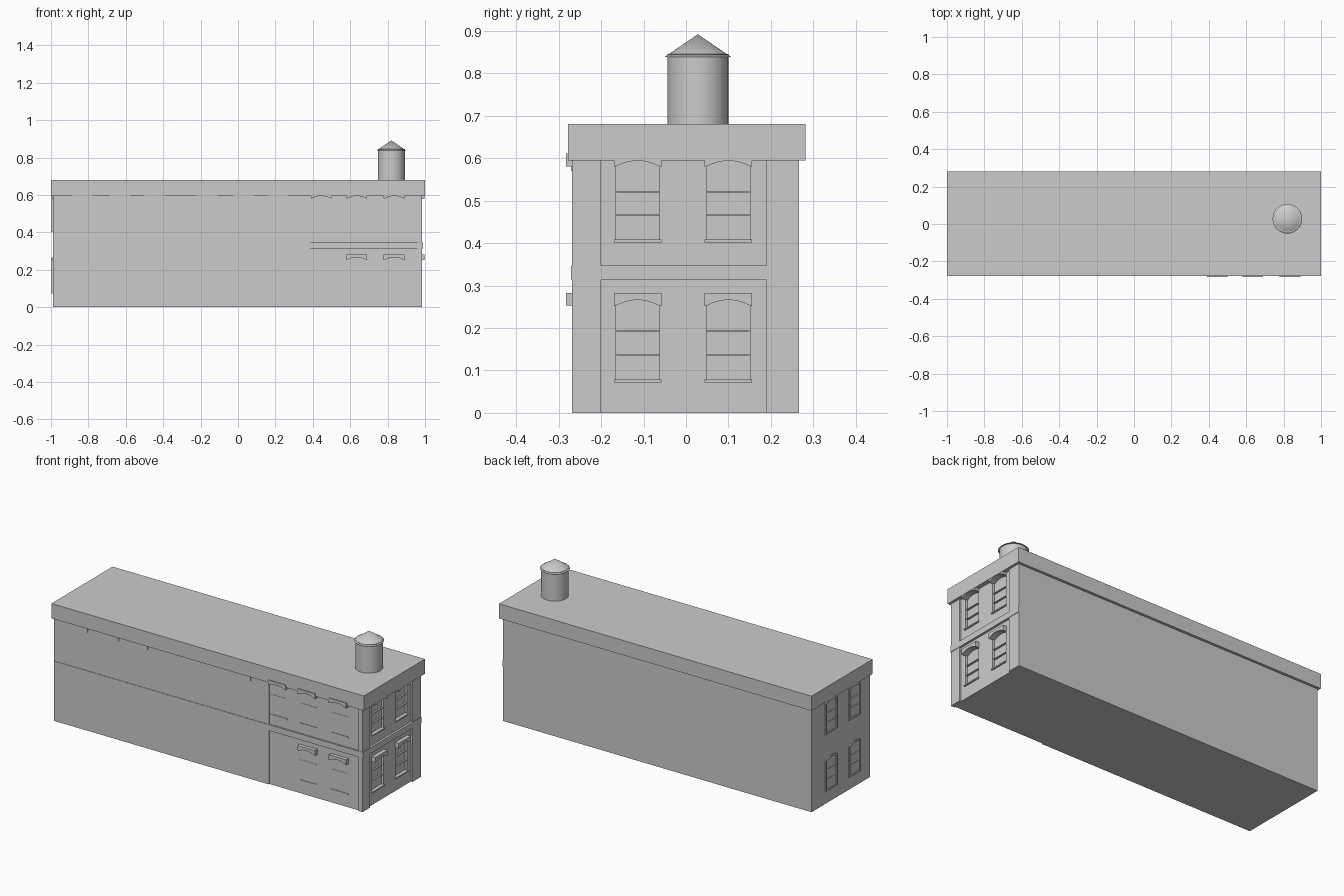
import bpy, bmesh, math
from mathutils import Vector

if "Cube" in bpy.data.objects:
    bpy.data.objects.remove(bpy.data.objects["Cube"])


def box(name, x0, x1, y0, y1, z0, z1):
    bpy.ops.mesh.primitive_cube_add(size=1, location=((x0 + x1) / 2, (y0 + y1) / 2, (z0 + z1) / 2))
    o = bpy.context.object
    o.name = name
    o.scale = (x1 - x0, y1 - y0, z1 - z0)
    bpy.ops.object.transform_apply(location=False, rotation=False, scale=True)
    return o


def extrude(name, outline, axis, a, b):
    """Extrude a (u, z) outline along x or y, from a to b."""
    place = (lambda u, z: Vector((a, u, z))) if axis == 'x' else (lambda u, z: Vector((u, a, z)))
    step = Vector((b - a, 0, 0)) if axis == 'x' else Vector((0, b - a, 0))
    bm = bmesh.new()
    f = bm.faces.new([bm.verts.new(place(u, z)) for u, z in outline])
    r = bmesh.ops.extrude_face_region(bm, geom=[f], use_keep_orig=True)
    bmesh.ops.translate(bm, vec=step, verts=[v for v in r['geom'] if isinstance(v, bmesh.types.BMVert)])
    bmesh.ops.recalc_face_normals(bm, faces=bm.faces)
    me = bpy.data.meshes.new(name)
    bm.to_mesh(me)
    bm.free()
    o = bpy.data.objects.new(name, me)
    bpy.context.collection.objects.link(o)
    return o


def arc(u0, u1, z, rise, n=10):
    return [(u0 + (u1 - u0) * i / n, z + rise * (1 - (2 * i / n - 1) ** 2)) for i in range(n + 1)]


def arched(u, w, z0, z1):
    return [(u + w, z0), (u - w, z0)] + arc(u - w, u + w, z1 - 0.012, 0.012)


def hood(name, u, z, axis, a, b):
    w = 0.056
    pts = [(u + w, z + 0.03), (u - w, z + 0.03), (u - w, z)] + arc(u - w + 0.008, u + w - 0.008, z + 0.002, 0.012) + [(u + w, z)]
    extrude(name, pts, axis, a, b)


# main block, roof cornice
body = box("body", -0.99, 0.975, -0.262, 0.266, 0, 0.6)
box("roof_cornice", -1, 1, -0.278, 0.281, 0.595, 0.68)

# front: long wall slab, floor band and corner piers
box("front_wall", -0.99, 0.385, -0.268, -0.25, 0, 0.6)
box("front_band", -0.99, 0.985, -0.2705, -0.25, 0.313, 0.347)
box("right_band", 0.95, 0.988, -0.268, 0.266, 0.313, 0.347)
box("front_corner_pier", 0.96, 0.985, -0.269, -0.2, 0, 0.6)
box("back_corner_pier", 0.96, 0.985, 0.19, 0.266, 0, 0.6)

# end windows: recessed on the right, framed on the left
FLOORS = ((0.073, 0.266), (0.402, 0.594))
for y in (-0.114, 0.1):
    for z0, z1 in FLOORS:
        cut = extrude("window_cutter", arched(y, 0.052, z0 + 0.006, z1), 'x', 0.962, 1.0)
        cut.hide_render = True
        cut.hide_set(True)
        m = body.modifiers.new("window", 'BOOLEAN')
        m.object = cut
        m.solver = 'EXACT'
        hood("right_hood", y, z1 - 0.014, 'x', 0.96, 0.998)
        box("right_sill", 0.96, 0.983, y - 0.056, y + 0.056, z0 - 0.001, z0 + 0.006)
        for k in (0.33, 0.62):
            z = z0 + (z1 - z0) * k
            box("right_rail", 0.955, 0.972, y - 0.05, y + 0.05, z - 0.002, z + 0.002)
        # left frame
        yl = y - 0.01
        frame = extrude("left_frame", arched(yl, 0.054, z0, z1), 'x', -0.997, -0.98)
        hole = extrude("frame_cutter", arched(yl, 0.046, z0 + 0.008, z1 - 0.008), 'x', -1.01, -0.991)
        hole.hide_render = True
        hole.hide_set(True)
        m = frame.modifiers.new("opening", 'BOOLEAN')
        m.object = hole
        m.solver = 'EXACT'
        for k in (0.33, 0.62):
            z = z0 + (z1 - z0) * k
            box("left_rail", -0.995, -0.985, yl - 0.047, yl + 0.047, z - 0.003, z + 0.003)

# front windows near the right end
for x, floors in ((0.445, FLOORS[1:]), (0.635, FLOORS), (0.835, FLOORS)):
    for z0, z1 in floors:
        hood("front_hood", x, z1 - 0.013, 'y', -0.25, -0.283)
        box("front_sill", x - 0.055, x + 0.055, -0.265, -0.25, z0, z0 + 0.006)
        z = z0 + (z1 - z0) * 0.62
        box("front_rail", x - 0.05, x + 0.05, -0.2635, -0.25, z - 0.002, z + 0.002)

# shallow hoods along the long wall
for x in (-0.83, -0.63, -0.445, -0.165, 0.03, 0.215):
    hood("wall_hood", x, 0.57, 'y', -0.25, -0.271)

# roof water tank
bpy.ops.mesh.primitive_cylinder_add(vertices=32, radius=0.072, depth=0.18, location=(0.82, 0.028, 0.755))
bpy.context.object.name = "tank"
bpy.ops.object.shade_smooth_by_angle()
bpy.ops.mesh.primitive_cone_add(vertices=32, radius1=0.079, depth=0.054, location=(0.82, 0.028, 0.865))
bpy.context.object.name = "tank_roof"
bpy.ops.object.shade_smooth_by_angle()
